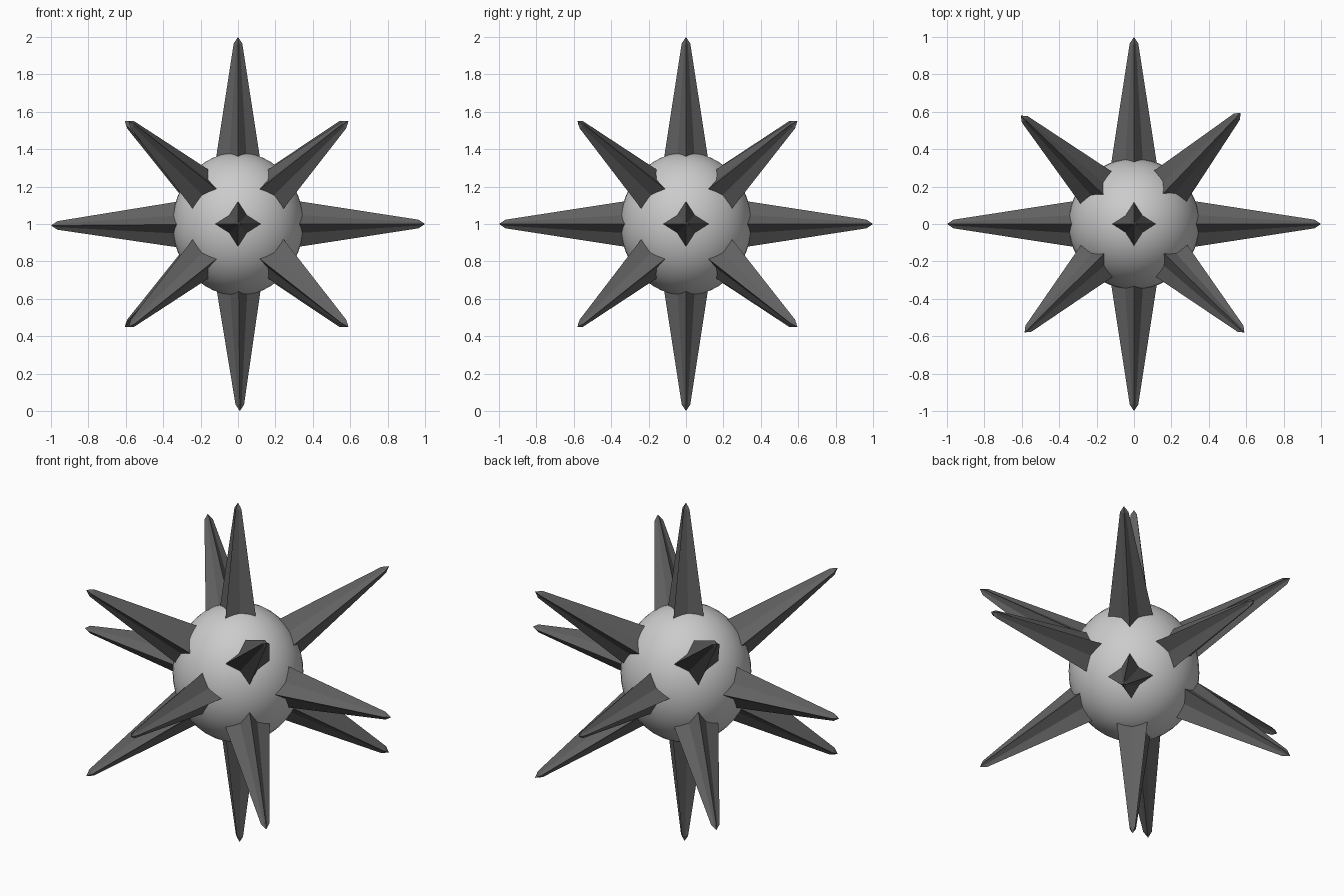
import bpy, bmesh, math
from mathutils import Vector

if "Cube" in bpy.data.objects:
    bpy.data.objects.remove(bpy.data.objects["Cube"])

CENTRE = Vector((0, 0, 1))

dark = bpy.data.materials.new("dark_grey")
dark.diffuse_color = (0.12, 0.12, 0.12, 1)
dark.use_nodes = True
dark.node_tree.nodes["Principled BSDF"].inputs["Base Color"].default_value = dark.diffuse_color


def spike(name, tip):
    """Four-ridged, slightly concave spike with a short pointed cap."""
    tip = Vector(tip)
    length = tip.length
    d = tip.normalized()
    if abs(d.z) > 0.9:
        u = Vector((1, 0, 0))
    else:
        u = Vector((0, 0, 1)).cross(d).normalized()
    v = d.cross(u).normalized()
    u = v.cross(d).normalized()
    bm = bmesh.new()
    rings = []
    for dist, r in ((0.22, 0.138), (length - 0.035, 0.023)):
        ring = []
        for i in range(8):
            a = i * math.pi / 4
            k = r if i % 2 == 0 else r * 0.56   # ridge / valley
            ring.append(bm.verts.new(CENTRE + d * dist + (u * math.cos(a) + v * math.sin(a)) * k))
        rings.append(ring)
    point = bm.verts.new(CENTRE + tip)
    for i in range(8):
        j = (i + 1) % 8
        bm.faces.new((rings[0][i], rings[0][j], rings[1][j], rings[1][i]))
        bm.faces.new((rings[1][i], rings[1][j], point))
    bm.faces.new(rings[0][::-1])
    bmesh.ops.recalc_face_normals(bm, faces=bm.faces)
    me = bpy.data.meshes.new(name)
    bm.to_mesh(me)
    bm.free()
    me.materials.append(dark)
    bpy.context.collection.objects.link(bpy.data.objects.new(name, me))


# Round core, a little taller than wide
bpy.ops.mesh.primitive_uv_sphere_add(segments=48, ring_count=24, radius=1, location=CENTRE)
core = bpy.context.object
core.name = "core"
core.scale = (0.35, 0.35, 0.383)
bpy.ops.object.transform_apply(location=False, rotation=False, scale=True)
bpy.ops.object.shade_smooth()

# Six spikes along the axes
for name, tip in (("right", (1, 0, 0)), ("left", (-1, 0, -0.008)),
                  ("front", (0, -1, 0)), ("back", (0, 1, 0)),
                  ("top", (0, 0, 1)), ("bottom", (0.01, 0, -1))):
    spike(name + "_spike", tip)

# Eight diagonal spikes
for level, z in (("upper", 0.55), ("lower", -0.55)):
    for corner, x, y in (("front_right", 0.59, -0.58), ("front_left", -0.585, -0.58),
                         ("back_right", 0.57, 0.595), ("back_left", -0.605, 0.58)):
        spike(f"{level}_{corner}_spike", (x, y, z))
